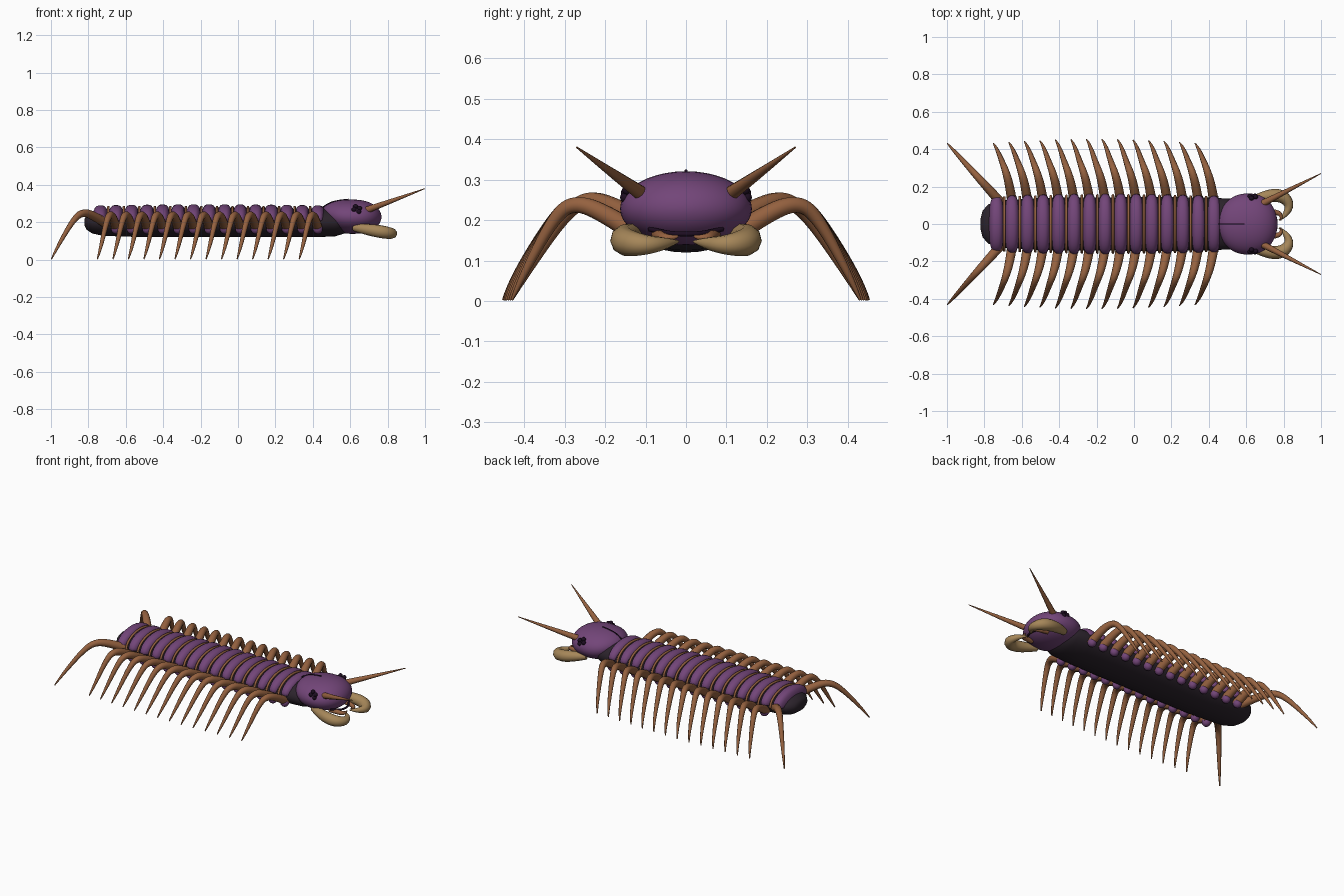
import bpy, bmesh, math
from mathutils import Vector

if "Cube" in bpy.data.objects:
    bpy.data.objects.remove(bpy.data.objects["Cube"], do_unlink=True)


def material(name, rgb):
    m = bpy.data.materials.new(name)
    m.use_nodes = True
    m.diffuse_color = (*rgb, 1)
    m.node_tree.nodes["Principled BSDF"].inputs["Base Color"].default_value = (*rgb, 1)
    return m


PURPLE = material("purple shell", (0.17, 0.06, 0.19))
DARK = material("dark underside", (0.025, 0.017, 0.025))
BROWN = material("brown limb", (0.3, 0.12, 0.05))
TAN = material("tan jaw", (0.38, 0.24, 0.1))
BLACK = material("black eye", (0.012, 0.004, 0.015))


def finish(name, bm, mat):
    bmesh.ops.recalc_face_normals(bm, faces=bm.faces)
    me = bpy.data.meshes.new(name)
    bm.to_mesh(me)
    bm.free()
    me.materials.append(mat)
    me.shade_smooth()
    ob = bpy.data.objects.new(name, me)
    bpy.context.collection.objects.link(ob)
    return ob


def loft(name, rings, mat, z, sides=32):
    """Skin oval rings of (x, half width, height above z, depth below z)."""
    bm = bmesh.new()
    loops = []
    for x, w, up, down in rings:
        loop = []
        for i in range(sides):
            a = math.tau * i / sides
            s = math.sin(a)
            loop.append(bm.verts.new((x, w * math.cos(a), z + s * (up if s > 0 else down))))
        loops.append(loop)
    for a, b in zip(loops, loops[1:]):
        for i in range(sides):
            j = (i + 1) % sides
            bm.faces.new((a[i], a[j], b[j], b[i]))
    bm.faces.new(loops[0])
    bm.faces.new(loops[-1])
    return finish(name, bm, mat)


def ball(name, loc, r, mat, scale=(1, 1, 1)):
    bm = bmesh.new()
    bmesh.ops.create_uvsphere(bm, u_segments=16, v_segments=10, radius=r)
    bmesh.ops.scale(bm, vec=scale, verts=bm.verts)
    bmesh.ops.translate(bm, vec=loc, verts=bm.verts)
    return finish(name, bm, mat)


def tube(name, pts, radii, mat):
    """Tapered smooth tube along a curve, turned into a mesh."""
    cu = bpy.data.curves.new(name, "CURVE")
    cu.dimensions = "3D"
    cu.bevel_depth = 1
    cu.bevel_resolution = 3
    cu.use_fill_caps = True
    sp = cu.splines.new("NURBS")
    sp.points.add(len(pts) - 1)
    for p, co, r in zip(sp.points, pts, radii):
        p.co = (*co, 1)
        p.radius = r
    sp.order_u = 3
    sp.use_endpoint_u = True
    sp.resolution_u = 6
    cu.materials.append(mat)
    ob = bpy.data.objects.new(name, cu)
    bpy.context.collection.objects.link(ob)
    bpy.ops.object.select_all(action="DESELECT")
    ob.select_set(True)
    bpy.context.view_layer.objects.active = ob
    bpy.ops.object.convert(target="MESH")
    bpy.ops.object.shade_smooth_by_angle(angle=math.radians(50))


# Dark soft body
loft("body", [(-0.82, 0.03, 0.02, 0.02), (-0.81, 0.07, 0.035, 0.04),
              (-0.78, 0.105, 0.05, 0.06), (-0.72, 0.125, 0.06, 0.073),
              (-0.5, 0.14, 0.064, 0.08), (0.2, 0.145, 0.066, 0.08),
              (0.42, 0.14, 0.075, 0.08), (0.52, 0.135, 0.075, 0.075),
              (0.57, 0.11, 0.06, 0.06), (0.6, 0.05, 0.03, 0.03)], DARK, 0.2)

# Overlapping back plates with brown bands between them
COUNT, PITCH, START = 15, 0.083, -0.735
for i in range(COUNT):
    x = START + i * PITCH
    size = 0.91 + 0.09 * math.sin(math.pi * (i + 1) / (COUNT + 1))
    rings = []
    for k in range(13):
        u = math.cos(math.pi * k / 12) * 0.999
        f = (1 - abs(u) ** 3) ** 0.45 * size
        rings.append((x + 0.043 * u, 0.162 * f, 0.083 * f, 0.02 * f))
    loft("back_plate", rings, PURPLE, 0.213)
    if i < COUNT - 1:
        w = 0.153 * size
        arc = [math.pi * k / 10 for k in range(11)]
        tube("back_band", [(x + PITCH / 2, w * math.cos(a), 0.2 + 0.082 * math.sin(a)) for a in arc],
             [0.007] * len(arc), BROWN)

# Head: a blunt oval whose rear leans back over the neck
rings = []
for k in range(25):
    u = math.cos(math.pi * k / 24) * 0.999
    f = (1 - abs(u) ** 2.3) ** 0.5
    rings.append((0.61 + 0.157 * u, 0.163 * f, 0.093 * f, 0.09 * f))
head = loft("head", rings, PURPLE, 0.228, 40)
for v in head.data.vertices:
    if v.co.x < 0.61:
        v.co.x -= 0.35 * (v.co.z - 0.228) * (0.61 - v.co.x) / 0.15

# Thin crest line from the neck over the head
tube("crest", [(0.44, 0, 0.27), (0.48, 0, 0.3), (0.53, 0, 0.316), (0.59, 0, 0.322)],
     [0.004] * 4, BLACK)
# Mouth slit
tube("mouth", [(0.715, -0.09, 0.178), (0.755, -0.05, 0.168), (0.765, 0, 0.165),
               (0.755, 0.05, 0.168), (0.715, 0.09, 0.178)], [0.006] * 5, BLACK)

RADII = (0.026, 0.024, 0.02, 0.016, 0.009, 0.003)
for s in (1, -1):
    # Walking legs
    for i in range(1, COUNT):
        x = START + i * PITCH
        reach = 0.425 + 0.027 * math.sin(math.pi * i / COUNT)
        tube("leg", [(x, s * 0.12, 0.165), (x - 0.012, s * 0.2, 0.218),
                     (x - 0.032, s * 0.275, 0.245), (x - 0.05, s * 0.325, 0.21),
                     (x - 0.085, s * (reach - 0.02), 0.05), (x - 0.1, s * reach, 0.003)],
             RADII, BROWN)
        ball("leg_socket", (x, s * 0.138, 0.163), 0.026, PURPLE)
        ball("knee_spot", (x - 0.036, s * 0.287, 0.237), 0.008, BLACK)

    # Trailing tail legs
    tube("tail_leg", [(-0.7, s * 0.1, 0.19), (-0.77, s * 0.18, 0.235), (-0.83, s * 0.245, 0.255),
                      (-0.88, s * 0.3, 0.215), (-0.97, s * 0.4, 0.06), (-0.997, s * 0.43, 0.003)],
         RADII, BROWN)
    ball("knee_spot", (-0.865, s * 0.272, 0.238), 0.008, BLACK)

    # Antennae
    tube("antenna", [(0.68, s * 0.105, 0.262), (0.79, s * 0.163, 0.302), (1, s * 0.27, 0.38)],
         (0.019, 0.014, 0.002), BROWN)

    # Eye clusters
    for dx, y, z in ((0, 0.148, 0.268), (0.03, 0.145, 0.275), (0.026, 0.15, 0.256), (0.008, 0.138, 0.284)):
        ball("eye", (0.62 + dx, s * y, z), 0.013, BLACK)

    # Curved outer jaws and small inner feelers
    tube("jaw", [(0.62, s * 0.12, 0.172), (0.7, s * 0.15, 0.16), (0.79, s * 0.155, 0.145),
                 (0.835, s * 0.105, 0.138), (0.81, s * 0.045, 0.143), (0.775, s * 0.02, 0.147)],
         (0.02, 0.033, 0.036, 0.026, 0.014, 0.003), TAN)
    tube("mouth_feeler", [(0.7, s * 0.07, 0.165), (0.77, s * 0.065, 0.158),
                          (0.79, s * 0.04, 0.155), (0.785, s * 0.02, 0.16)],
         (0.016, 0.014, 0.009, 0.003), BROWN)
